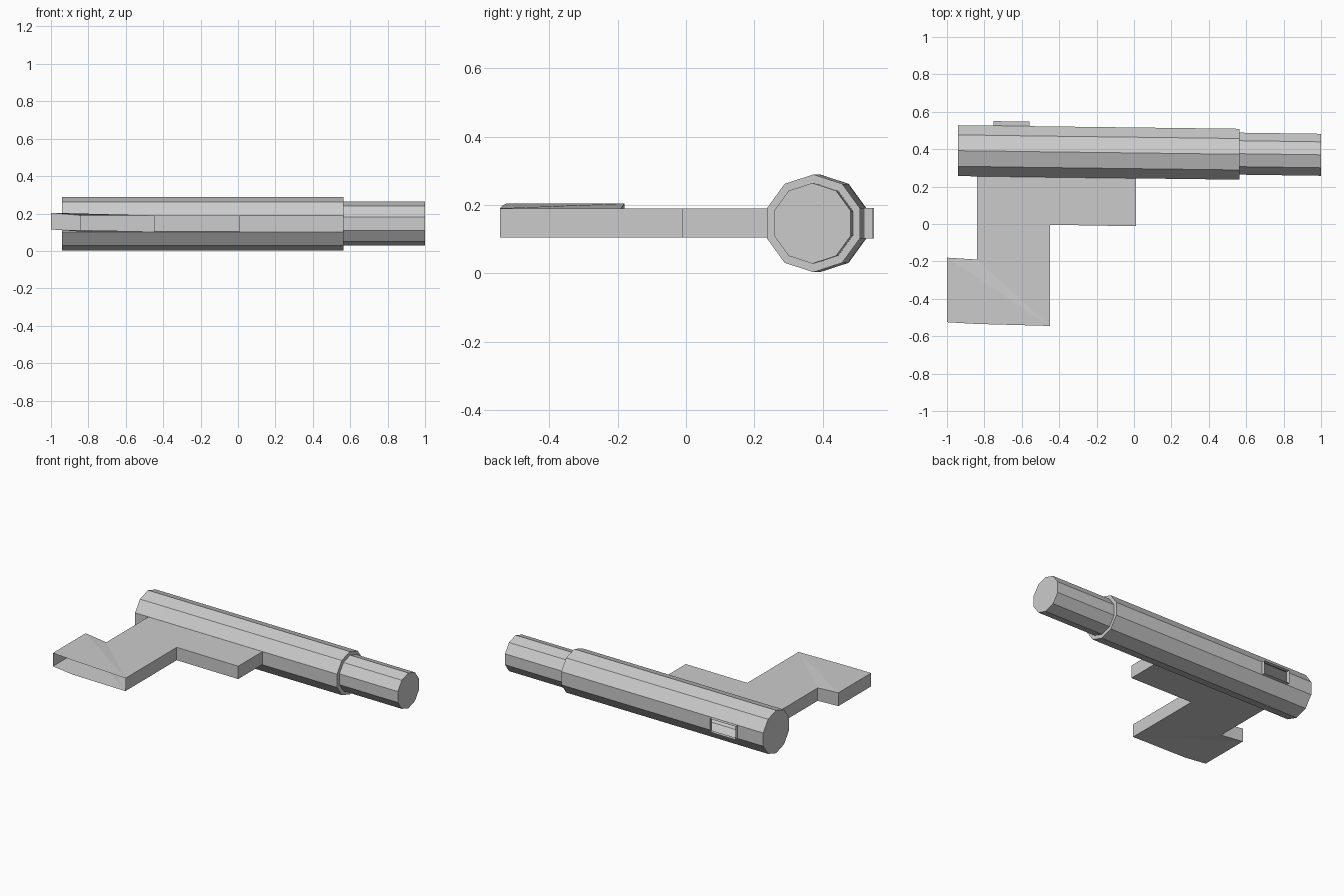
import bpy, bmesh, math

if "Cube" in bpy.data.objects:
    bpy.data.objects.remove(bpy.data.objects["Cube"])


def finish(name, bm):
    bmesh.ops.recalc_face_normals(bm, faces=bm.faces)
    mesh = bpy.data.meshes.new(name)
    bm.to_mesh(mesh)
    bm.free()
    ob = bpy.data.objects.new(name, mesh)
    bpy.context.collection.objects.link(ob)
    return ob


def ring(bm, x, y, radius, sides=10):
    """Ten-sided ring across x, with one flat facing +y."""
    angles = [math.radians(-18 + 360 / sides * k) for k in range(sides)]
    return [bm.verts.new((x, y + radius * math.cos(a), 0.146 + radius * math.sin(a)))
            for a in angles]


# Barrel: hollow stepped tube, very slightly turned in plan
bm = bmesh.new()
sections = [(-0.94, 0.392, 0.143), (-0.75, 0.39, 0.143), (-0.56, 0.387, 0.143),
            (0.565, 0.373, 0.143), (0.565, 0.376, 0.118), (1.0, 0.370, 0.118)]
rings = [ring(bm, *s) for s in sections]
port = None
for i, (a, b) in enumerate(zip(rings, rings[1:])):
    for k in range(10):
        j = (k + 1) % 10
        f = bm.faces.new((a[k], b[k], b[j], a[j]))
        if i == 1 and k == 0:
            port = f
bm.faces.new(rings[0])
bm.faces.new(rings[-1])
bmesh.ops.recalc_face_normals(bm, faces=bm.faces)

# Open port with a short raised rim on the far side
rim = [bm.verts.new((v.co.x, v.co.y + 0.024, v.co.z)) for v in port.verts]
base = list(port.verts)
for k in range(4):
    j = (k + 1) % 4
    bm.faces.new((base[k], base[j], rim[j], rim[k]))
bm.faces.remove(port)
finish("barrel", bm)

# Grip and guard plate: hollow, with its lower end left open
bm = bmesh.new()
LOW, HIGH = 0.104, 0.19
outline = [(-0.84, 0.258, LOW, HIGH), (-0.84, -0.19, LOW, HIGH),
           (-1.0, -0.18, 0.115, 0.204), (-1.0, -0.525, 0.115, 0.204),
           (-0.85, -0.534, LOW, 0.2), (-0.45, -0.545, LOW, HIGH),
           (-0.45, -0.004, LOW, HIGH), (0.01, -0.012, LOW, HIGH),
           (0.01, 0.246, LOW, HIGH)]
bottom = [bm.verts.new((x, y, lo)) for x, y, lo, hi in outline]
top = [bm.verts.new((x, y, hi)) for x, y, lo, hi in outline]
for loop in (bottom, top):
    for ids in ((0, 1, 5, 6, 7, 8), (1, 2, 5), (2, 3, 4, 5)):
        bm.faces.new([loop[i] for i in ids])
for k in (0, 1, 2, 5, 6, 7):
    bm.faces.new((bottom[k], bottom[k + 1], top[k + 1], top[k]))
finish("grip_plate", bm)
